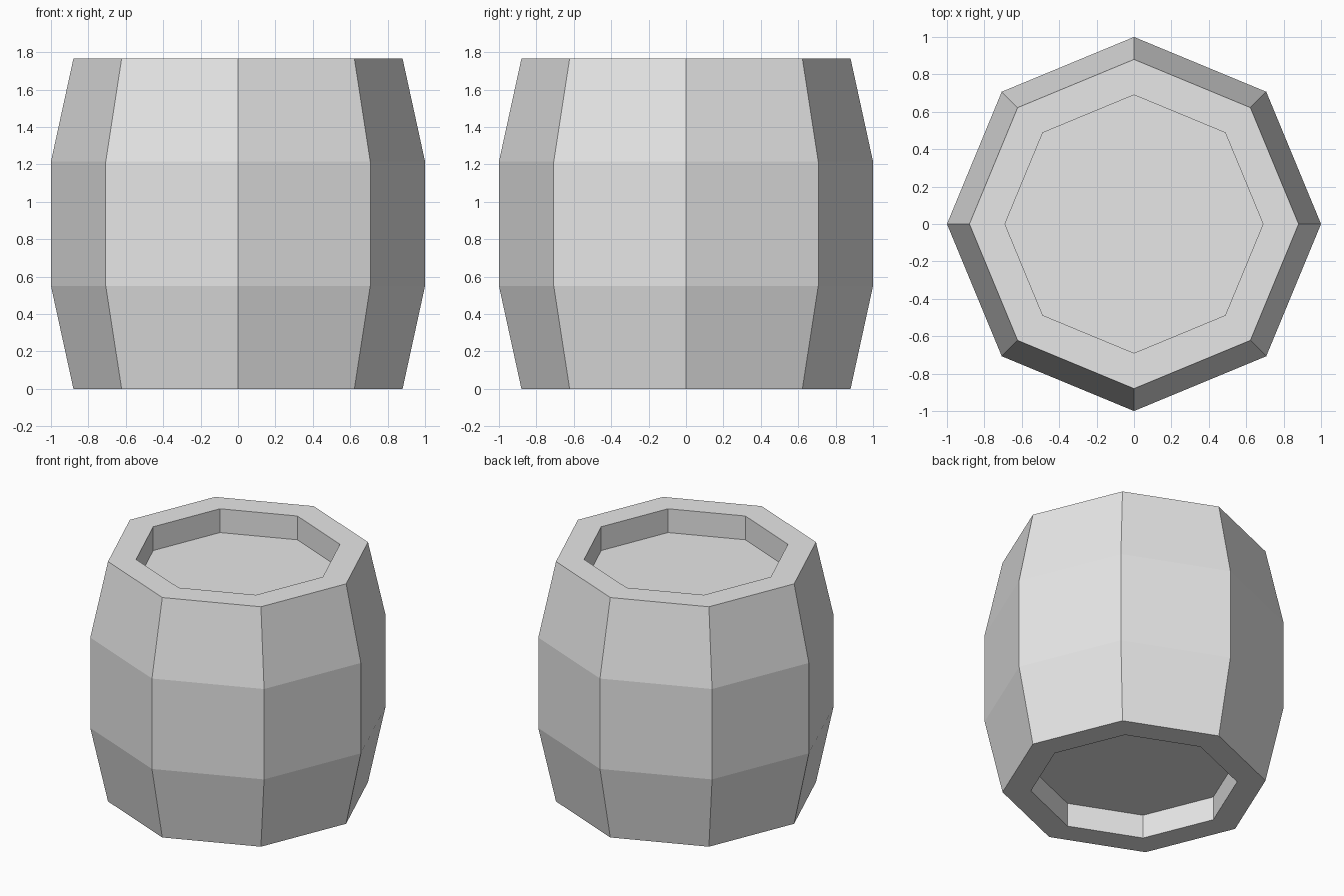
import bpy
import bmesh
from math import cos, sin, tau

cube = bpy.data.objects.get("Cube")
if cube:
    bpy.data.objects.remove(cube, do_unlink=True)

SIDES = 8
HEIGHT = 1.765
RIM, BELLY, RECESS = 0.88, 1.0, 0.69
DEPTH = 0.175

grey = bpy.data.materials.new("light grey")
grey.use_nodes = True
colour = (0.8, 0.8, 0.8, 1)
grey.diffuse_color = colour
grey.node_tree.nodes["Principled BSDF"].inputs["Base Color"].default_value = colour


def lathe(name, profile, material):
    """Turn a (radius, height) profile into a faceted solid with flat end caps."""
    bm = bmesh.new()
    rings = [[bm.verts.new((r * cos(tau * i / SIDES), r * sin(tau * i / SIDES), z))
              for i in range(SIDES)] for r, z in profile]
    for low, high in zip(rings, rings[1:]):
        for i in range(SIDES):
            j = (i + 1) % SIDES
            bm.faces.new((low[i], low[j], high[j], high[i]))
    bm.faces.new(rings[0])
    bm.faces.new(rings[-1])
    bmesh.ops.recalc_face_normals(bm, faces=bm.faces)
    mesh = bpy.data.meshes.new(name)
    bm.to_mesh(mesh)
    bm.free()
    mesh.materials.append(material)
    obj = bpy.data.objects.new(name, mesh)
    bpy.context.collection.objects.link(obj)
    return obj


# Barrel: lower recess, bulging staves, upper recess
lower_half = [(RECESS, DEPTH), (RECESS, 0), (RIM, 0), (BELLY, 0.55)]
upper_half = [(r, HEIGHT - z) for r, z in reversed(lower_half)]
lathe("barrel", lower_half + upper_half, grey)
